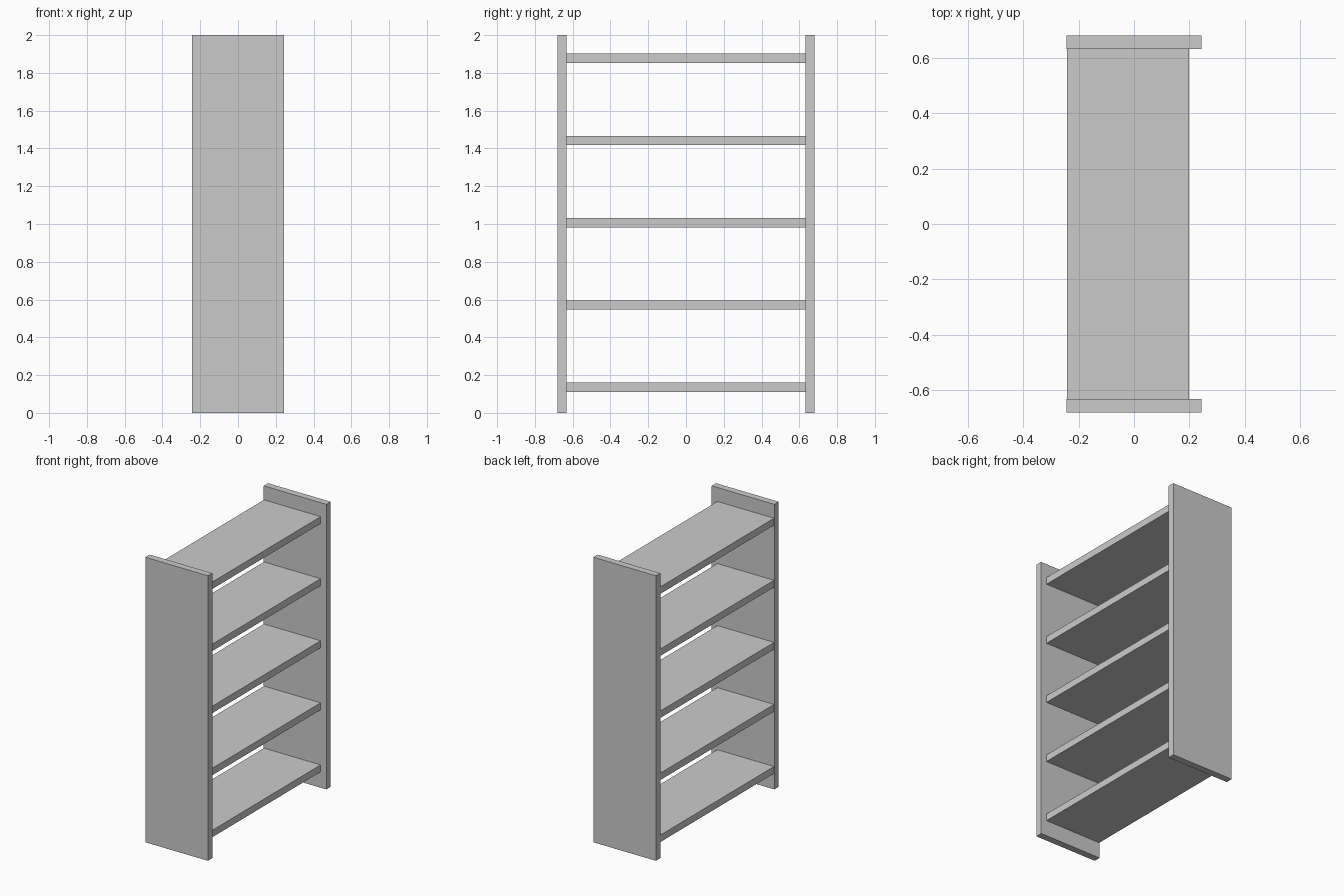
import bpy

if "Cube" in bpy.data.objects:
    bpy.data.objects.remove(bpy.data.objects["Cube"])


def box(name, lo, hi):
    """Axis-aligned box between two corners."""
    bpy.ops.mesh.primitive_cube_add(size=1, location=[(a + b) / 2 for a, b in zip(lo, hi)])
    obj = bpy.context.object
    obj.name = name
    obj.scale = [b - a for a, b in zip(lo, hi)]
    bpy.ops.object.transform_apply(location=False, rotation=False, scale=True)
    return obj


HALF_DEPTH = 0.243
INNER, OUTER = 0.632, 0.68

# Upright side panels
box("front_side_panel", (-HALF_DEPTH, -OUTER, 0), (HALF_DEPTH, -INNER, 2))
box("back_side_panel", (-HALF_DEPTH, INNER, 0), (HALF_DEPTH, OUTER, 2))

# Five evenly spaced shelves, set back from the +x edge
for i in range(5):
    z = 0.111 + i * 0.4355
    box(f"shelf_{i + 1}", (-0.241, -INNER, z), (0.199, INNER, z + 0.049))
